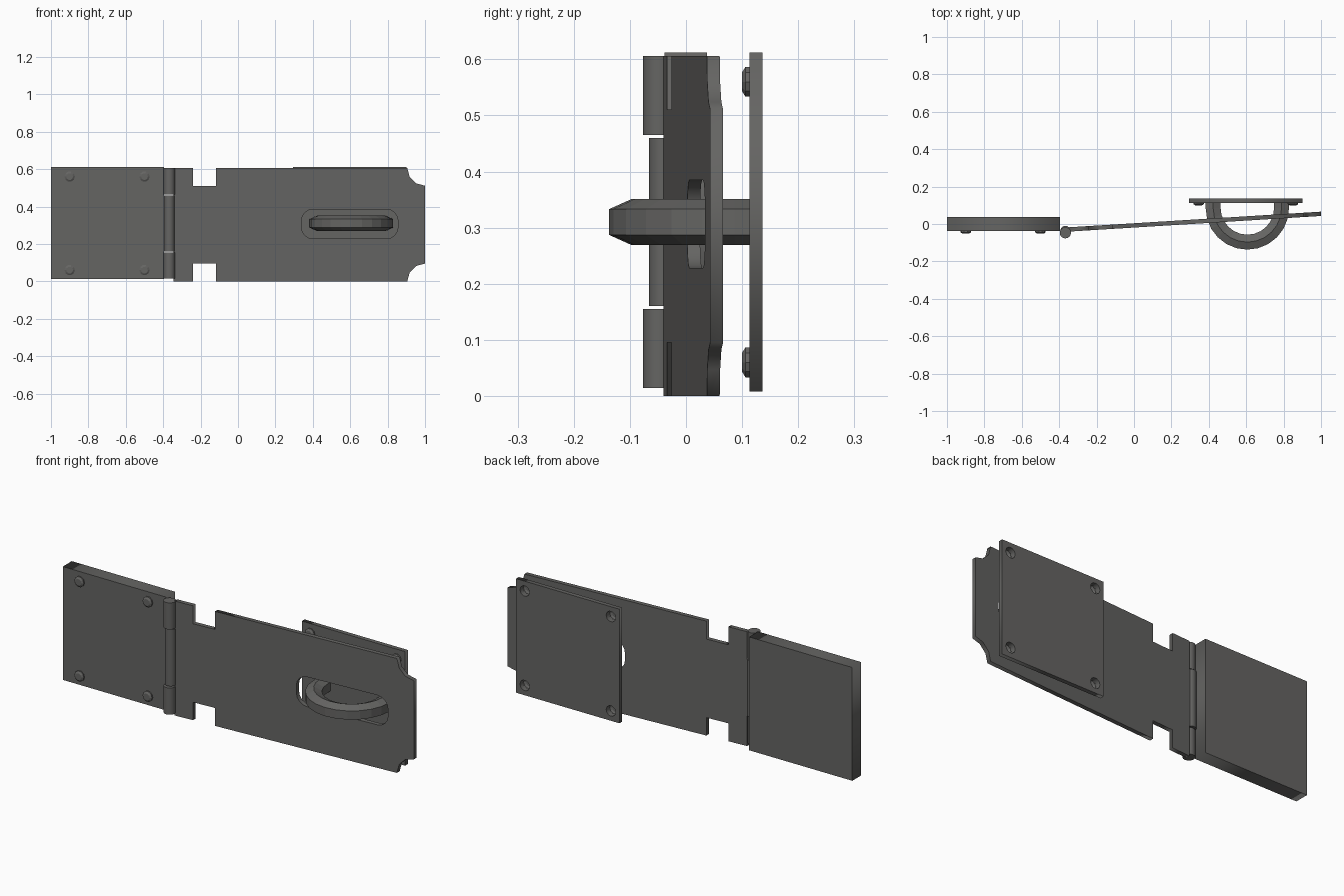
import bpy, bmesh, math

if "Cube" in bpy.data.objects:
    bpy.data.objects.remove(bpy.data.objects["Cube"])

steel = bpy.data.materials.new("dark steel")
steel.diffuse_color = (0.13, 0.129, 0.124, 1)
steel.use_nodes = True
steel.node_tree.nodes["Principled BSDF"].inputs["Base Color"].default_value = steel.diffuse_color


def finish(name, bm):
    bmesh.ops.remove_doubles(bm, verts=bm.verts, dist=1e-5)
    bmesh.ops.recalc_face_normals(bm, faces=bm.faces)
    mesh = bpy.data.meshes.new(name)
    bm.to_mesh(mesh)
    bm.free()
    mesh.materials.clear()
    mesh.materials.append(steel)
    obj = bpy.data.objects.new(name, mesh)
    bpy.context.collection.objects.link(obj)
    return obj


def circle(cx, cz, r, n):
    return [(cx + r * math.cos(2 * math.pi * i / n), cz + r * math.sin(2 * math.pi * i / n))
            for i in range(n)]


def plate(name, loops, y0, thick, slope=0.0):
    """Flat plate in x-z with holes; front face at y = y0 + slope * x."""
    cu = bpy.data.curves.new(name + "_outline", 'CURVE')
    cu.dimensions = '2D'
    cu.fill_mode = 'BOTH'
    cu.extrude = thick / 2
    for pts in loops:
        sp = cu.splines.new('POLY')
        sp.points.add(len(pts) - 1)
        for p, (x, z) in zip(sp.points, pts):
            p.co = (x, z, 0, 1)
        sp.use_cyclic_u = True
    tmp = bpy.data.objects.new(name + "_outline", cu)
    bpy.context.collection.objects.link(tmp)
    dg = bpy.context.evaluated_depsgraph_get()
    mesh = bpy.data.meshes.new_from_object(tmp.evaluated_get(dg))
    bm = bmesh.new()
    bm.from_mesh(mesh)
    for v in bm.verts:
        x, z, d = v.co
        v.co = (x, y0 + slope * x + d + thick / 2, z)
    bpy.data.objects.remove(tmp)
    bpy.data.curves.remove(cu)
    bpy.data.meshes.remove(mesh)
    return finish(name, bm)


def loft(name, rings, closed_ends=(True, True)):
    bm = bmesh.new()
    vs = [[bm.verts.new(p) for p in ring] for ring in rings]
    n = len(rings[0])
    for a, b in zip(vs, vs[1:]):
        for i in range(n):
            bm.faces.new((a[i], a[(i + 1) % n], b[(i + 1) % n], b[i]))
    if closed_ends[0]:
        bm.faces.new(vs[0])
    if closed_ends[1]:
        bm.faces.new(vs[-1])
    return finish(name, bm)


def rivet(name, x, z, y):
    # low domed head pointing to -y, hollow at the back
    rings = [[(px, y - h, pz) for px, pz in circle(x, z, r, 10)]
             for r, h in ((0.028, 0), (0.028, 0.007), (0.018, 0.013))]
    return loft(name, rings, (False, True))


# Fixed mounting block
plate("mounting_block", [[(-1, 0.012), (-0.395, 0.012), (-0.395, 0.612), (-1, 0.612)]],
      -0.038, 0.075)
for i, (x, z) in enumerate([(x, z) for x in (-0.9, -0.5) for z in (0.06, 0.56)]):
    rivet(f"block_rivet_{i}", x, z, -0.038)

# Hinge knuckles
for name, z0, z1, y, r in (("lower_knuckle", 0.014, 0.155, -0.047, 0.030),
                           ("middle_knuckle", 0.16, 0.46, -0.038, 0.028),
                           ("upper_knuckle", 0.465, 0.606, -0.047, 0.030)):
    obj = loft(name, [[(px, py, z) for px, py in circle(-0.367, y, r, 16)] for z in (z0, z1)])
    for p in obj.data.polygons:
        p.use_smooth = len(p.vertices) == 4
    obj.data.set_sharp_from_angle(angle=math.radians(40))

# Swinging hasp strap: notched sides, scooped end corners, rounded slot
TOP = 0.606
lower = [(-0.345, 0), (-0.24, 0), (-0.24, 0.095), (-0.117, 0.095), (-0.117, 0)]
for i in range(4):
    a = math.radians(180 - 30 * i)
    lower.append((1 + 0.095 * math.cos(a), 0.095 * math.sin(a)))
upper = [(x, TOP - z) for x, z in reversed(lower)]
outline = lower + upper + [(-0.345, 0.46), (-0.365, 0.46), (-0.365, 0.16), (-0.345, 0.16)]
slot = []
r = 0.06
for k, (cx, cz) in enumerate(((0.795, 0.325), (0.4, 0.325), (0.4, 0.288), (0.795, 0.288))):
    for i in range(5):
        a = math.radians(90 * k + 22.5 * i)
        slot.append((cx + r * math.cos(a), cz + r * math.sin(a)))
plate("hasp_strap", [outline, slot], -0.019, 0.023, 0.062)

# Staple plate with riveted corner holes
corners = [(x, z) for x in (0.345, 0.85) for z in (0.06, 0.56)]
base = [(0.295, 0.008), (0.9, 0.008), (0.9, 0.612), (0.295, 0.612)]
plate("staple_plate", [base] + [circle(x, z, 0.028, 10) for x, z in corners], 0.113, 0.023)
for i, (x, z) in enumerate(corners):
    rivet(f"staple_rivet_{i}", x, z, 0.113)

# Hexagonal-section staple loop with straight legs
section = [(0.04, -0.023), (0.04, 0.023), (0, 0.041), (-0.04, 0.023), (-0.04, -0.023), (0, -0.041)]
cx, cy, cz, R = 0.606, 0.086, 0.31, 0.183
rings = [[(cx - R - d, 0.114, cz + h) for d, h in section]]
for i in range(13):
    a = math.pi + math.pi * i / 12
    rings.append([(cx + (R + d) * math.cos(a), cy + (R + d) * math.sin(a), cz + h)
                  for d, h in section])
rings.append([(cx + R + d, 0.114, cz + h) for d, h in section])
loft("staple_loop", rings)
